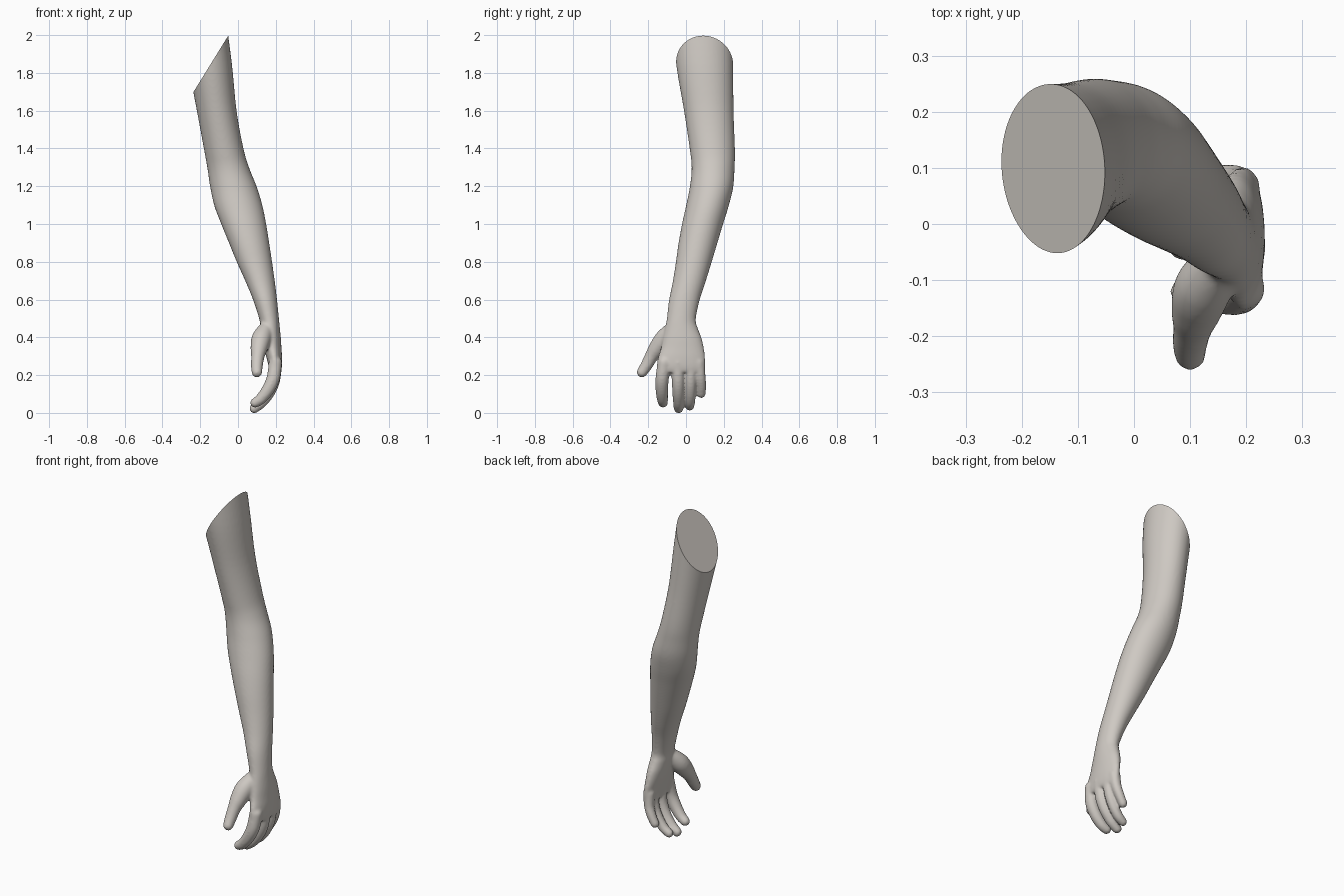
import bpy, bmesh, math
from mathutils import Vector, Matrix

if "Cube" in bpy.data.objects:
    bpy.data.objects.remove(bpy.data.objects["Cube"])


def spline(rows, steps):
    """Catmull-Rom interpolation of rows of numbers."""
    out = []
    n = len(rows)
    for i in range(n - 1):
        a, b, c, d = rows[max(i - 1, 0)], rows[i], rows[i + 1], rows[min(i + 2, n - 1)]
        for s in range(steps):
            t = s / steps
            out.append([0.5 * (2 * q + (r - p) * t + (2 * p - 5 * q + 4 * r - w) * t * t
                               + (3 * q - p - 3 * r + w) * t ** 3)
                        for p, q, r, w in zip(a, b, c, d)])
    out.append(list(rows[-1]))
    return out


def loft(bm, rows, sides=40):
    """Closed loft of ellipses, each row = z, x min, x max, y min, y max."""
    rings = []
    for z, x0, x1, y0, y1 in spline(rows, 6):
        ring = []
        for k in range(sides):
            a = 2 * math.pi * k / sides
            ring.append(bm.verts.new(((x0 + x1) / 2 + (x1 - x0) / 2 * math.cos(a),
                                      (y0 + y1) / 2 + (y1 - y0) / 2 * math.sin(a), z)))
        rings.append(ring)
    for r, s in zip(rings, rings[1:]):
        for k in range(sides):
            j = (k + 1) % sides
            bm.faces.new((r[k], s[k], s[j], r[j]))
    bm.faces.new(rings[0])
    bm.faces.new(rings[-1][::-1])


def digit(bm, path):
    """Finger made of closely spaced balls, each row = x, y, z, radius."""
    for x, y, z, r in spline(path, 8):
        bmesh.ops.create_icosphere(bm, subdivisions=3, radius=r + 0.002,
                                   matrix=Matrix.Translation((x, y, z)))


bm = bmesh.new()

# upper arm, elbow, forearm, wrist and palm
loft(bm, [
    (2.10, -0.315, -0.065, -0.075, 0.250),
    (1.85, -0.265, -0.032, -0.052, 0.250),
    (1.60, -0.217, -0.007, -0.010, 0.252),
    (1.40, -0.180, 0.030, 0.020, 0.259),
    (1.30, -0.162, 0.060, 0.030, 0.257),
    (1.20, -0.147, 0.100, 0.020, 0.250),
    (1.10, -0.125, 0.130, 0.000, 0.226),
    (1.00, -0.087, 0.150, -0.022, 0.195),
    (0.90, -0.046, 0.166, -0.040, 0.165),
    (0.80, -0.005, 0.181, -0.054, 0.135),
    (0.70, 0.040, 0.195, -0.070, 0.104),
    (0.60, 0.081, 0.207, -0.090, 0.072),
    (0.50, 0.113, 0.217, -0.102, 0.052),
    (0.45, 0.120, 0.222, -0.112, 0.064),
    (0.40, 0.128, 0.227, -0.122, 0.083),
    (0.35, 0.138, 0.230, -0.132, 0.094),
    (0.30, 0.150, 0.233, -0.148, 0.101),
    (0.25, 0.163, 0.232, -0.155, 0.102),
    (0.22, 0.172, 0.225, -0.145, 0.096),
])

# index, middle, ring and little finger, then thumb
digit(bm, [(.198, -.115, .27, .034), (.187, -.126, .19, .034), (.160, -.128, .13, .032),
           (.122, -.125, .08, .028), (.090, -.121, .058, .024)])
digit(bm, [(.200, -.043, .27, .033), (.190, -.042, .18, .032), (.165, -.041, .115, .030),
           (.125, -.040, .06, .027), (.086, -.039, .028, .024)])
digit(bm, [(.198, .024, .27, .031), (.190, .025, .18, .028), (.165, .024, .115, .027),
           (.130, .022, .065, .025), (.096, .020, .040, .022)])
digit(bm, [(.192, .066, .27, .031), (.186, .076, .20, .026), (.168, .081, .15, .024),
           (.145, .081, .107, .022)])
digit(bm, [(.155, -.060, .46, .036), (.125, -.110, .40, .050), (.112, -.150, .35, .044),
           (.105, -.182, .305, .034), (.100, -.210, .255, .030), (.100, -.233, .220, .026)])

bmesh.ops.recalc_face_normals(bm, faces=bm.faces)
mesh = bpy.data.meshes.new("arm")
bm.to_mesh(mesh)
bm.free()
arm = bpy.data.objects.new("arm", mesh)
bpy.context.collection.objects.link(arm)
bpy.context.view_layer.objects.active = arm
arm.select_set(True)

# fuse the parts into one soft skin
fuse = arm.modifiers.new("fuse", 'REMESH')
fuse.mode = 'VOXEL'
fuse.voxel_size = 0.0065
soften = arm.modifiers.new("soften", 'SMOOTH')
soften.factor = 0.5
soften.iterations = 10
for name in ("fuse", "soften"):
    bpy.ops.object.modifier_apply(modifier=name)

# stand on the ground and slice the shoulder off at a slant
bm = bmesh.new()
bm.from_mesh(arm.data)
low = min(v.co.z for v in bm.verts)
bmesh.ops.translate(bm, verts=bm.verts, vec=(0, 0, -low))
cut = bmesh.ops.bisect_plane(bm, geom=bm.verts[:] + bm.edges[:] + bm.faces[:],
                             plane_co=(-0.1425, 0, 1.85),
                             plane_no=Vector((-1.62, 0, 1)).normalized(), clear_outer=True)
rim = [e for e in cut["geom_cut"] if isinstance(e, bmesh.types.BMEdge)]
bmesh.ops.holes_fill(bm, edges=rim, sides=0)
bm.to_mesh(arm.data)
bm.free()

# single skin colour
skin = bpy.data.materials.new("warm grey")
skin.diffuse_color = (0.62, 0.585, 0.545, 1)
skin.use_nodes = True
skin.node_tree.nodes["Principled BSDF"].inputs["Base Color"].default_value = skin.diffuse_color
arm.data.materials.clear()
arm.data.materials.append(skin)
bpy.ops.object.shade_smooth_by_angle(angle=math.radians(40))
